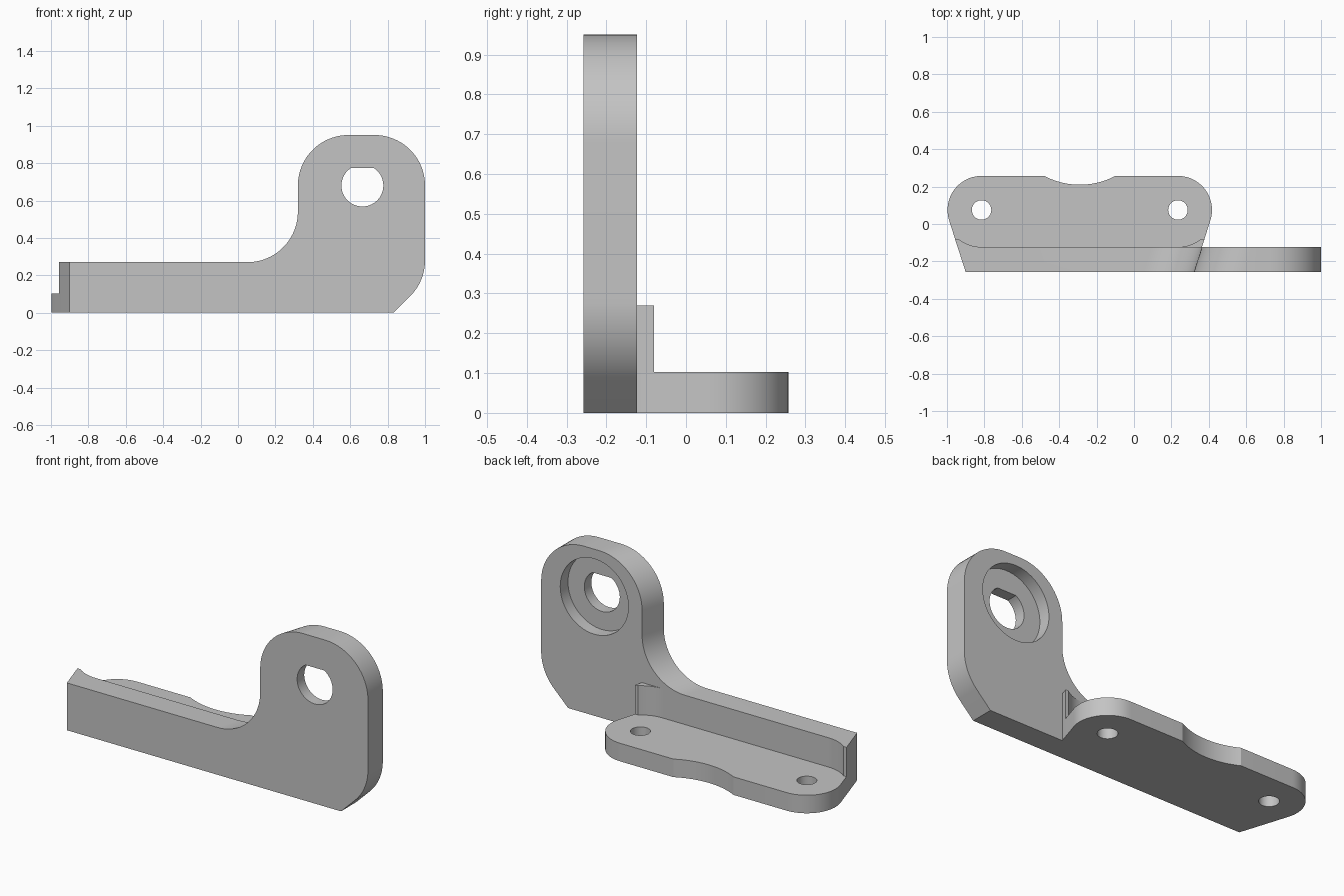
import bpy, bmesh
from math import sin, cos, radians, asin, degrees

cube = bpy.data.objects.get("Cube")
if cube:
    bpy.data.objects.remove(cube, do_unlink=True)

grey = bpy.data.materials.new("plain grey")
grey.use_nodes = True
grey.diffuse_color = (0.55, 0.55, 0.55, 1)
grey.node_tree.nodes["Principled BSDF"].inputs["Base Color"].default_value = (0.55, 0.55, 0.55, 1)

FRONT, BACK, REAR = -0.257, -0.123, 0.257   # wall front, wall back, flange rear
WALL_H, FLANGE_H = 0.27, 0.103
MID, REACH, HOLE_Y = -0.29, 0.525, 0.075    # flange centre, hole offset, hole row
TAPER = 0.322                               # sideways lean of the flange ends
LEAN = TAPER * (BACK - FRONT)
LUG_X, LUG_Z = 0.665, 0.68


def arc(cx, cy, r, start, end, n=20):
    angles = [radians(start + (end - start) * i / n) for i in range(n + 1)]
    return [(cx + r * cos(a), cy + r * sin(a)) for a in angles]


def solid(name, near, far):
    """Join two matching loops of 3D points into a closed solid."""
    bm = bmesh.new()
    a = [bm.verts.new(p) for p in near]
    b = [bm.verts.new(p) for p in far]
    bm.faces.new(a)
    bm.faces.new(b[::-1])
    for i in range(len(a)):
        j = (i + 1) % len(a)
        bm.faces.new((a[j], a[i], b[i], b[j]))
    bmesh.ops.recalc_face_normals(bm, faces=bm.faces)
    mesh = bpy.data.meshes.new(name)
    bm.to_mesh(mesh)
    bm.free()
    mesh.materials.append(grey)
    obj = bpy.data.objects.new(name, mesh)
    bpy.context.collection.objects.link(obj)
    return obj


def upright(name, outline, z0, z1):
    return solid(name, [(x, y, z0) for x, y in outline], [(x, y, z1) for x, y in outline])


def across(name, outline, y0, y1):
    return solid(name, [(x, y0, z) for x, z in outline], [(x, y1, z) for x, z in outline])


def activate(obj):
    bpy.ops.object.select_all(action='DESELECT')
    obj.select_set(True)
    bpy.context.view_layer.objects.active = obj


def cut(obj, cutter):
    cutter.hide_render = True
    mod = obj.modifiers.new("cut", 'BOOLEAN')
    mod.operation, mod.solver, mod.object = 'DIFFERENCE', 'EXACT', cutter
    activate(obj)
    bpy.ops.object.modifier_apply(modifier=mod.name)
    bpy.data.objects.remove(cutter, do_unlink=True)


def smooth(obj):
    activate(obj)
    bpy.ops.object.shade_smooth_by_angle(angle=radians(25))


# Wall with raised lug: its left-facing edge and its end lean with depth
end_edge = [(-0.9, WALL_H), (-0.9, 0)]
right_edge = ([(0.83, 0)] + arc(0.73, 0.28, 0.27, -45, 0)
              + arc(0.73, LUG_Z, 0.27, 0, 90))
inner_edge = (arc(0.59, LUG_Z, 0.27, 90, 180)
              + arc(0.05, WALL_H + 0.27, 0.27, 0, -90))
groups = [(end_edge, -LEAN), (right_edge, 0), (inner_edge, LEAN)]
wall = solid("wall_and_lug",
             [(x, FRONT, z) for pts, s in groups for x, z in pts],
             [(x + s, BACK, z) for pts, s in groups for x, z in pts])

# Flat-topped through hole and round recess on the back of the lug
flat = degrees(asin(0.095 / 0.112))
cut(wall, across("hole_cutter", arc(LUG_X, LUG_Z, 0.112, 180 - flat, 360 + flat, 48),
                 FRONT - 0.1, BACK + 0.1))
cut(wall, across("recess_cutter", arc(LUG_X, LUG_Z, 0.215, 0, 360, 64)[:-1],
                 BACK - 0.07, BACK + 0.1))
smooth(wall)

# Flange with rounded corners and a shallow scallop in the rear edge
tilt = 17.8
half = 0.61 + LEAN
outline = ([(MID - half, BACK), (MID + half, BACK)]
           + arc(MID + REACH, HOLE_Y, REAR - HOLE_Y, -tilt, 90)
           + arc(MID, 0.617, 0.407, -62.2, -117.8)
           + arc(MID - REACH, HOLE_Y, REAR - HOLE_Y, 90, 180 + tilt))
flange = upright("flange", outline, 0, FLANGE_H)
for side in (-1, 1):
    cut(flange, upright("bolt_cutter",
                        arc(MID + side * REACH, HOLE_Y, 0.052, 0, 360, 40)[:-1], -0.1, 0.3))
smooth(flange)

# Curved corner fillets where the wall wraps around the bolt clearance
tip_y, clear = -0.08, HOLE_Y - BACK
stop = degrees(asin((tip_y - HOLE_Y) / clear))
for side, name in ((-1, "right_corner_fillet"), (1, "left_corner_fillet")):
    profile = (arc(REACH, HOLE_Y, clear, -90, stop, 12)
               + [(0.61 + TAPER * (tip_y - FRONT), tip_y), (half, BACK)])
    smooth(upright(name, [(MID + side * x, y) for x, y in profile], FLANGE_H, WALL_H))
